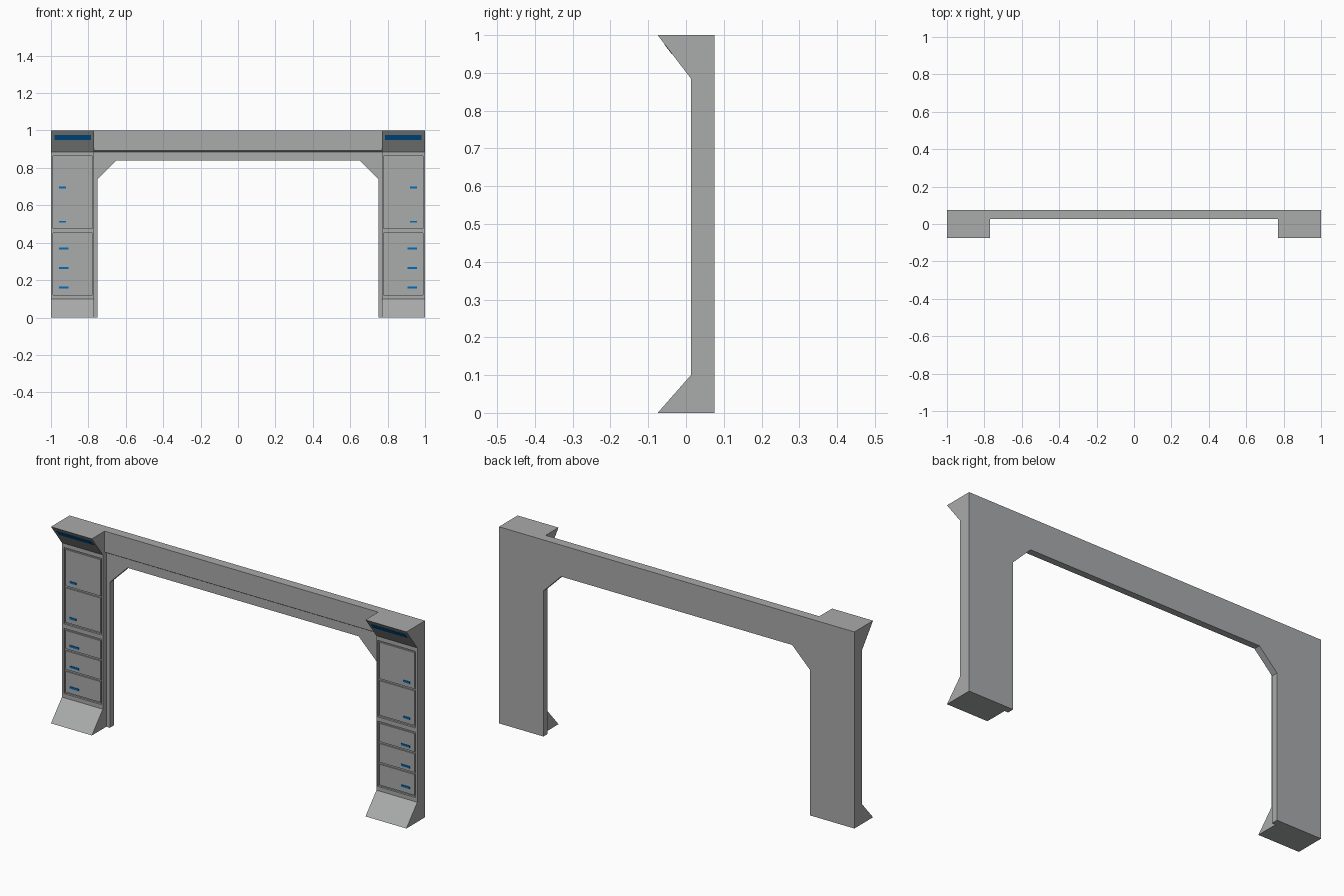
import bpy, bmesh
from mathutils import Vector

if "Cube" in bpy.data.objects:
    bpy.data.objects.remove(bpy.data.objects["Cube"])


def material(name, rgb):
    m = bpy.data.materials.new(name)
    m.diffuse_color = (*rgb, 1)
    m.use_nodes = True
    m.node_tree.nodes["Principled BSDF"].inputs["Base Color"].default_value = m.diffuse_color
    return m


GREY = material("panel grey", (0.40, 0.405, 0.41))
BLUE = material("accent blue", (0.0, 0.15, 0.50))


def finish(name, bm, mat):
    bmesh.ops.recalc_face_normals(bm, faces=bm.faces)
    me = bpy.data.meshes.new(name)
    bm.to_mesh(me)
    bm.free()
    me.materials.append(mat)
    ob = bpy.data.objects.new(name, me)
    bpy.context.collection.objects.link(ob)
    return ob


def prism(name, pts, offset, mat):
    """Extrude a closed 3D outline by an offset vector."""
    bm = bmesh.new()
    face = bm.faces.new([bm.verts.new(p) for p in pts])
    ext = bmesh.ops.extrude_face_region(bm, geom=[face])
    # the source face stays as the cap
    bmesh.ops.translate(bm, vec=Vector(offset),
                        verts=[v for v in ext["geom"] if isinstance(v, bmesh.types.BMVert)])
    return finish(name, bm, mat)


def box(name, x, y, z, mat):
    x0, x1 = sorted(x)
    return prism(name, [(x0, y[0], z[0]), (x1, y[0], z[0]), (x1, y[0], z[1]), (x0, y[0], z[1])],
                 (0, y[1] - y[0], 0), mat)


BACK, MID, FACE, TIP = 0.075, 0.041, 0.013, -0.075

# Back frame: one arch outline with chamfered inner corners
half = [(1, 0), (1, 1)]
inner = [(0.65, 0.84), (0.75, 0.74), (0.75, 0)]
outline = [(-1, 0), (-1, 1), (1, 1), (1, 0)] + inner[::-1] + [(-x, z) for x, z in inner]
prism("back_frame", [(x, MID, z) for x, z in outline], (0, BACK - MID, 0), GREY)

# Thicker upper beam with a sloped underside
beam = [(MID, 0.885), (0.028, 0.893), (0.028, 1), (MID, 1)]
prism("upper_beam", [(-0.77, y, z) for y, z in beam], (1.54, 0, 0), GREY)

profile = [(MID, 0), (TIP, 0), (FACE, 0.10), (FACE, 0.885), (TIP, 1), (MID, 1)]
groups = {"door": ((0.475, 0.864), [(0.484, 0.66), (0.67, 0.855)]),
          "drawer": ((0.121, 0.453), [(0.129, 0.235), (0.245, 0.34), (0.35, 0.443)])}
handles = {"door": (0.92, [0.512, 0.695]), "drawer": (0.907, [0.16, 0.265, 0.37])}

for s, side in ((-1, "left"), (1, "right")):
    # Pillar with splayed foot and overhanging head
    pillar = prism(side + "_pillar", [(s * 0.77, y, z) for y, z in profile], (s * 0.23, 0, 0), GREY)

    for kind, ((z0, z1), panels) in groups.items():
        # Recess that holds a stack of panels
        cutter = box(f"{side}_{kind}_recess_cutter", (s * 0.777, s * 0.989),
                     (FACE - 0.02, FACE + 0.01), (z0, z1), GREY)
        cutter.hide_render = True
        cutter.hide_viewport = True
        cutter.display_type = 'WIRE'
        mod = pillar.modifiers.new(kind + " recess", 'BOOLEAN')
        mod.operation = 'DIFFERENCE'
        mod.solver = 'EXACT'
        mod.object = cutter

        # Panels and their blue handles
        hx, hz = handles[kind]
        for i, (p, h) in enumerate(zip(panels, hz), 1):
            box(f"{side}_{kind}_{i}", (s * 0.784, s * 0.981), (FACE + 0.003, FACE + 0.0105), p, GREY)
            box(f"{side}_{kind}_handle_{i}", (s * hx, s * 0.957), (FACE, FACE + 0.004),
                (h - 0.005, h + 0.005), BLUE)

    # Blue strip lying on the sloped head
    slope = Vector((0, TIP - FACE, 0.115))
    normal = Vector((0, -0.115, TIP - FACE)).normalized()

    def on_head(x, z):
        return Vector((x, FACE, 0.885)) + slope * ((z - 0.885) / 0.115) + normal * 0.001

    prism(side + "_head_strip",
          [on_head(s * 0.785, 0.95), on_head(s * 0.98, 0.95),
           on_head(s * 0.98, 0.976), on_head(s * 0.785, 0.976)], -normal * 0.003, BLUE)
